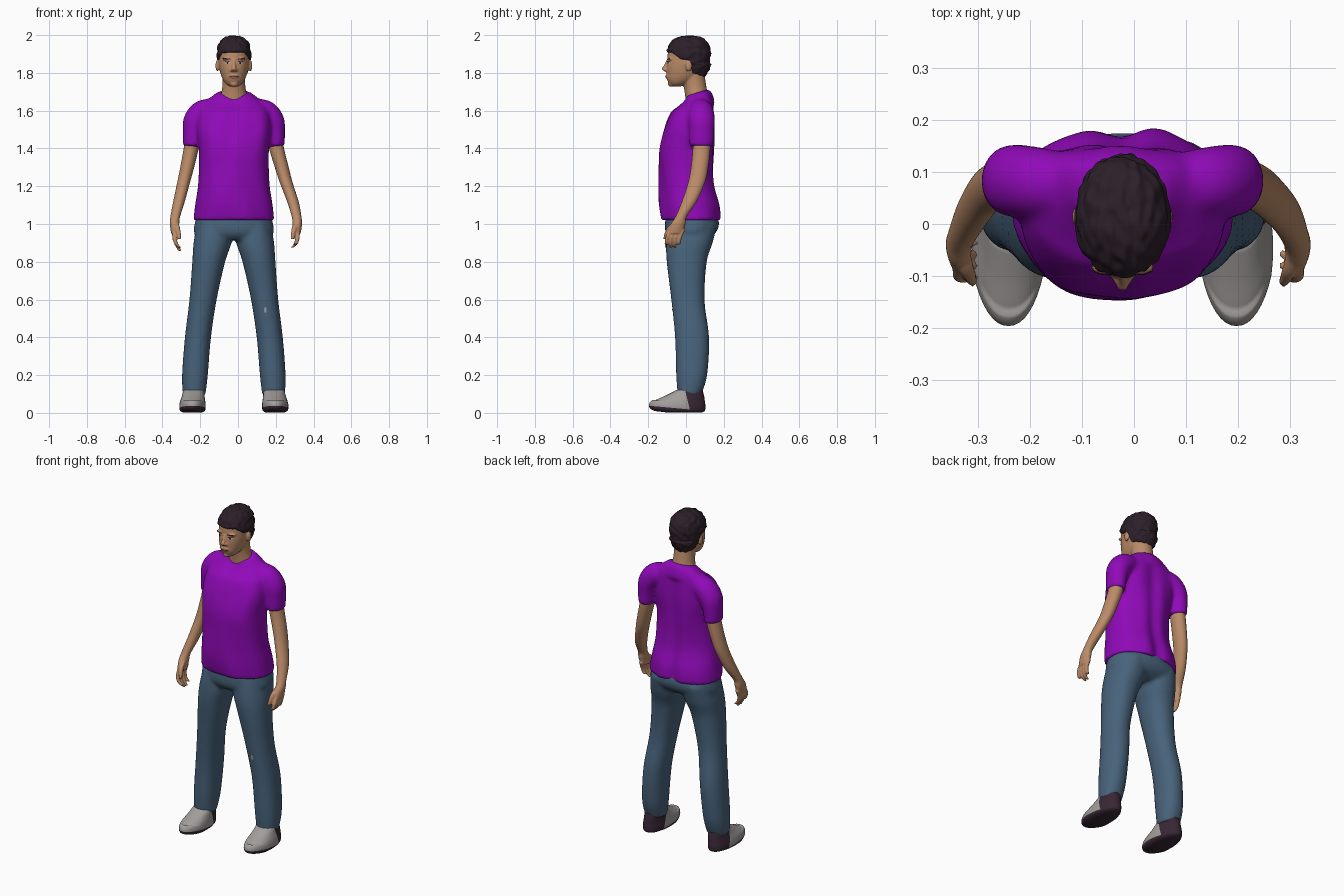
import bpy, bmesh, math
from mathutils import Vector, noise

if "Cube" in bpy.data.objects:
    bpy.data.objects.remove(bpy.data.objects["Cube"])

CX = -0.022  # body midline


def material(name, rgb):
    m = bpy.data.materials.new(name)
    m.use_nodes = True
    m.diffuse_color = (*rgb, 1)
    m.node_tree.nodes["Principled BSDF"].inputs["Base Color"].default_value = (*rgb, 1)
    return m


SKIN = material("skin", (0.50, 0.26, 0.14))
HAIR = material("dark hair", (0.025, 0.014, 0.022))
SHIRT = material("purple cotton", (0.28, 0.003, 0.48))
DENIM = material("blue denim", (0.065, 0.125, 0.2))
GREY = material("grey canvas", (0.36, 0.34, 0.33))
SOLE = material("dark rubber", (0.04, 0.02, 0.035))
WHITE = material("eye white", (0.6, 0.57, 0.53))
LIPS = material("lips", (0.33, 0.13, 0.085))


def spline(pts, sub):
    """Catmull-Rom samples through rows of numbers."""
    out = []
    for i in range(len(pts) - 1):
        a, b, c, d = (pts[max(0, min(len(pts) - 1, i + k))] for k in (-1, 0, 1, 2))
        for j in range(sub):
            t = j / sub
            out.append([q + 0.5 * t * (r - p + t * (2*p - 5*q + 4*r - s + t * (3*(q - r) + s - p)))
                        for p, q, r, s in zip(a, b, c, d)])
    return out + [list(pts[-1])]


def tube(bm, pts, side=1, flat=True, seg=40, sub=6, power=2.0):
    """Loft of ovals; each row is offset from midline, y, z, x radius, y radius."""
    rows = spline(pts, sub)
    mid = [Vector((CX + side * r[0], r[1], r[2])) for r in rows]
    rings = []
    for i, r in enumerate(rows):
        u, v = Vector((1, 0, 0)), Vector((0, 1, 0))
        if not flat:
            t = (mid[min(i + 1, len(mid) - 1)] - mid[max(i - 1, 0)]).normalized()
            v = (v - t * v.dot(t)).normalized()
            u = v.cross(t)
        ring = []
        for k in range(seg):
            a = math.tau * k / seg
            c, s = math.cos(a), math.sin(a)
            c = math.copysign(abs(c) ** (2 / power), c)
            s = math.copysign(abs(s) ** (2 / power), s)
            ring.append(bm.verts.new(mid[i] + u * c * max(r[3], .002) + v * s * max(r[4], .002)))
        rings.append(ring)
    for a, b in zip(rings, rings[1:]):
        for k in range(seg):
            bm.faces.new((a[k], a[k - 1], b[k - 1], b[k]))
    bm.faces.new(rings[0])
    bm.faces.new(rings[-1])
    return [v for ring in rings for v in ring]


def ball(bm, center, radii):
    for v in bmesh.ops.create_uvsphere(bm, u_segments=20, v_segments=12, radius=1)["verts"]:
        v.co = Vector(c + p * r for c, p, r in zip(center, v.co, radii))


def finish(bm, name, mats, voxel=0, smooth=4):
    bmesh.ops.recalc_face_normals(bm, faces=bm.faces)
    me = bpy.data.meshes.new(name)
    for f in bm.faces:
        f.smooth = True
    bm.to_mesh(me)
    bm.free()
    ob = bpy.data.objects.new(name, me)
    bpy.context.collection.objects.link(ob)
    for m in mats:
        me.materials.append(m)
    if voxel:
        r = ob.modifiers.new("fuse", "REMESH")
        r.mode, r.voxel_size, r.use_smooth_shade = "VOXEL", voxel, True
        s = ob.modifiers.new("soften", "SMOOTH")
        s.factor, s.iterations = 0.5, smooth
    return ob


# T-shirt: torso with soft folds, fused with two sleeves
bm = bmesh.new()
torso = tube(bm, [(0, .028, 1.02, .214, .157), (0, .02, 1.1, .205, .16), (0, .006, 1.2, .19, .15),
                  (0, .002, 1.3, .185, .147), (0, .005, 1.4, .186, .148), (0, .02, 1.5, .197, .14),
                  (0, .037, 1.58, .19, .122), (0, .055, 1.63, .165, .098), (0, .064, 1.665, .125, .076),
                  (0, .064, 1.695, .085, .054)], seg=72, power=2.25)
for v in torso:
    x, y, z = v.co
    v.co.y += 0.014 * noise.noise(Vector((x * 11, y * 4, z * 4)))
    if y > .05 and z < 1.62:
        v.co.y -= 0.016 * math.exp(-((x - CX) / .04) ** 2)  # spine hollow
    if z > 1.6:
        v.co.z += (y - .06) * min(.3, (z - 1.6) * 4)
for s in (-1, 1):
    tube(bm, [(.1, .075, 1.605, .06, .06), (.165, .08, 1.59, .066, .068), (.205, .083, 1.545, .063, .07),
              (.218, .083, 1.49, .053, .066), (.223, .081, 1.41, .046, .063)], s, flat=False)
finish(bm, "t_shirt", [SHIRT], .011, 5)

# Trousers: hips fused with two legs
bm = bmesh.new()
tube(bm, [(0, .028, 1.07, .19, .13), (0, .032, 1.0, .208, .143), (0, .024, .95, .208, .13),
          (0, .012, .915, .16, .09)], power=2.3)
for s in (-1, 1):
    tube(bm, [(.1, .035, 1.0, .095, .13), (.113, .018, .9, .1, .123), (.133, .004, .8, .087, .106),
              (.163, .01, .6, .072, .088), (.19, .032, .4, .069, .09), (.206, .03, .2, .068, .082),
              (.21, .018, .095, .06, .062)], s, power=2.2)
trousers = finish(bm, "trousers", [DENIM], .011, 4)

# Shoes: domed uppers, cut into grey front, dark heel and dark sole
for s, label in ((-1, "right"), (1, "left")):
    bm = bmesh.new()
    verts = tube(bm, [(.218, -.04, .002, .05, .125), (.219, -.045, .012, .066, .145),
                      (.219, -.046, .035, .07, .149), (.218, -.038, .06, .067, .138),
                      (.215, -.008, .09, .06, .104), (.212, .018, .12, .056, .07)], s, power=2.2)
    for v in verts:
        centre = CX + s * .218
        v.co.x = centre + (v.co.x - centre) * (1 - .9 * max(0, v.co.y) - 1.2 * max(0, -.1 - v.co.y))
        v.co.z += .012 * max(0, (-.1 - v.co.y) / .1) * (v.co.z < .06)
    heel_p, heel_n = Vector((0, .0, .1)), Vector((0, 1, .25)).normalized()
    sole_p, sole_n = Vector((0, 0, .02)), Vector((0, .09, 1)).normalized()
    for p, n in ((heel_p, heel_n), (sole_p, sole_n)):
        bmesh.ops.bisect_plane(bm, geom=bm.verts[:] + bm.edges[:] + bm.faces[:], plane_co=p, plane_no=n)
    for f in bm.faces:
        c = f.calc_center_median()
        f.material_index = int((c - heel_p).dot(heel_n) > 0 or (c - sole_p).dot(sole_n) < 0)
    finish(bm, label + "_shoe", [GREY, SOLE])

# Arms with palms, four fingers and a thumb
for s, label, out in ((-1, "right", 0), (1, "left", .022)):
    bm = bmesh.new()
    tube(bm, [(.205, .085, 1.53, .042, .048), (.224, .083, 1.41, .04, .047),
              (.247 + out * .3, .072, 1.3, .037, .046), (.266 + out * .5, .056, 1.22, .034, .045),
              (.29 + out, .018, 1.12, .031, .04), (.31 + out, -.025, 1.04, .026, .03),
              (.314 + out, -.042, 1.0, .025, .039), (.312 + out, -.058, .95, .02, .042)], s, power=2)
    for k in range(4):
        y = -.09 + k * .022
        tip = .875 - .018 * (k in (1, 2)) + out * .8
        tube(bm, [(.313 + out, y + .01, .97, .012, .012), (.315 + out, y - .008, .93, .012, .011),
                  (.305 + out, y - .014, .895, .011, .01), (.285 + out, y - .012, tip, .009, .009)],
             s, seg=12, sub=4)
    tube(bm, [(.308 + out, -.045, 1.015, .014, .014), (.3 + out, -.083, .985, .015, .014),
              (.292 + out, -.102, .95, .012, .012), (.287 + out, -.112, .92, .009, .009)], s, seg=12, sub=4)
    finish(bm, label + "_arm", [SKIN], .005, 3)

# Head: skull, neck, ears, nose and brow fused together
SKULL = [(0, -.05, 1.728, .022, .022), (0, -.04, 1.742, .042, .048), (0, -.022, 1.765, .058, .078),
         (0, -.007, 1.795, .07, .095), (0, .002, 1.83, .078, .105), (0, .01, 1.87, .082, .109),
         (0, .014, 1.915, .082, .108), (0, .018, 1.955, .071, .091), (0, .02, 1.98, .046, .06),
         (0, .02, 1.99, .008, .01)]
bm = bmesh.new()
tube(bm, SKULL, power=2.1)
tube(bm, [(0, .06, 1.63, .08, .06), (0, .054, 1.69, .067, .06), (0, .046, 1.74, .06, .06),
          (0, .035, 1.81, .06, .06)])
tube(bm, [(0, -.092, 1.868, .008, .012), (0, -.104, 1.84, .01, .013), (0, -.114, 1.82, .013, .015),
          (0, -.1, 1.808, .014, .012)], seg=16)
ball(bm, (CX, -.098, 1.782), (.026, .011, .012))
ball(bm, (CX, -.076, 1.742), (.022, .02, .016))
for s in (-1, 1):
    ball(bm, (CX + s * .087, .014, 1.838), (.01, .018, .03))
    ball(bm, (CX + s * .014, -.1, 1.815), (.008, .012, .008))
    ball(bm, (CX + s * .034, -.083, 1.874), (.028, .014, .008))
head = finish(bm, "head", [SKIN], .005, 2)

# Hair: a cap over the skull that sinks into it below the hairline
HAIRLINE = [(-.2, 1.912), (-.07, 1.905), (-.03, 1.872), (.016, 1.865), (.034, 1.80), (.09, 1.772), (.2, 1.765)]


def hairline(y):
    for (a, za), (b, zb) in zip(HAIRLINE, HAIRLINE[1:]):
        if y <= b:
            return za + (zb - za) * max(0, (y - a) / (b - a))
    return HAIRLINE[-1][1]


bm = bmesh.new()
for v in tube(bm, SKULL[2:], seg=96, sub=10, power=2.1):
    x, y, z = v.co
    away = (v.co - Vector((CX, .015, 1.875))).normalized()
    cover = max(0, min(1, (z - hairline(y)) / .014 + .5))
    tuft = noise.noise(Vector((x * 70, y * 35, z * 45)))
    v.co += away * (-.014 + cover * (.022 + .007 * tuft))
    if y > .05 and z < 1.85:
        v.co.y += cover * .012
finish(bm, "hair", [HAIR])

# Painted details: thin plates laid on the surface
bpy.context.view_layer.update()
deps = bpy.context.evaluated_depsgraph_get()


def plate(name, target, x, z, rx, rz, mat, tilt=0, lift=.002):
    solid = target.evaluated_get(deps)
    bm = bmesh.new()
    bmesh.ops.create_circle(bm, cap_ends=True, cap_tris=True, segments=20, radius=1)
    bmesh.ops.subdivide_edges(bm, edges=bm.edges[:], cuts=2, use_grid_fill=True)
    for v in bm.verts:
        px, pz = x + v.co.x * rx, z + v.co.y * rz + tilt * v.co.x * rx
        hit, at, _, _ = solid.ray_cast(Vector((px, -1, pz)), Vector((0, 1, 0)))
        v.co = Vector((px, (at.y if hit else -.09) - lift, pz))
    finish(bm, name, [mat])


for s, label in ((-1, "right"), (1, "left")):
    plate(label + "_eye", head, CX + s * .035, 1.853, .014, .0055, WHITE)
    plate(label + "_iris", head, CX + s * .034, 1.853, .006, .0055, HAIR, lift=.003)
    plate(label + "_eyelid", head, CX + s * .035, 1.859, .016, .0022, HAIR, -s * .1, .0035)
    plate(label + "_eyebrow", head, CX + s * .037, 1.874, .022, .0035, HAIR, s * .1)
    plate(label + "_nostril", head, CX + s * .011, 1.809, .004, .002, HAIR)
plate("mouth", head, CX, 1.782, .026, .006, LIPS)
plate("mouth_line", head, CX, 1.783, .025, .0012, HAIR, lift=.003)
plate("knee_tear", trousers, .145, .545, .007, .016, GREY)
